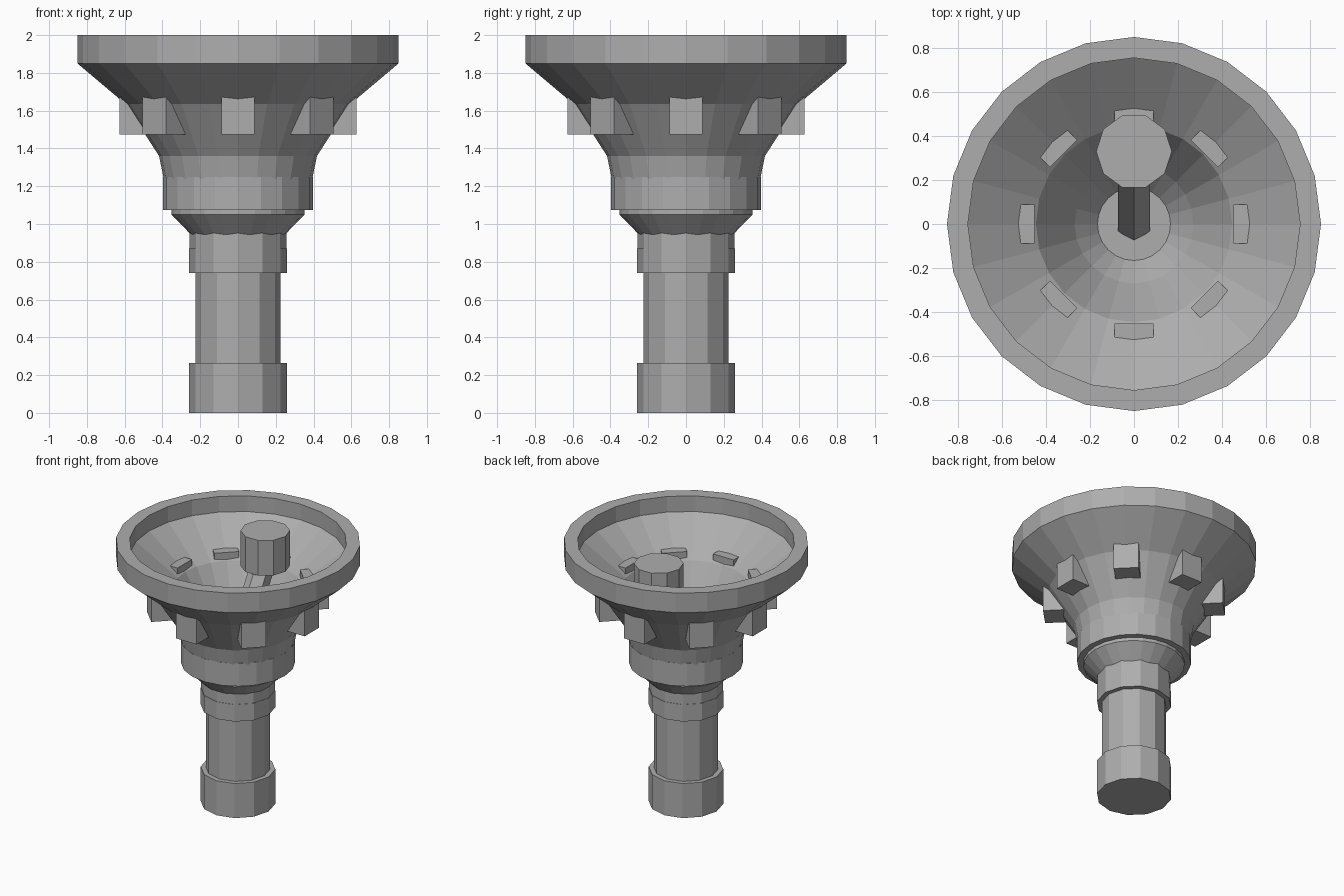
import bpy, bmesh, math
from mathutils import Vector, Matrix

cube = bpy.data.objects.get("Cube")
if cube:
    bpy.data.objects.remove(cube, do_unlink=True)

GREY = 0.42
stone = bpy.data.materials.new("plain_grey")
stone.use_nodes = True
stone.diffuse_color = (GREY, GREY, GREY, 1)
bsdf = stone.node_tree.nodes["Principled BSDF"]
bsdf.inputs["Base Color"].default_value = (GREY, GREY, GREY, 1)
bsdf.inputs["Roughness"].default_value = 0.8


def finish(name, bm):
    """Turn a bmesh into a flat-shaded object in the grey material."""
    bmesh.ops.recalc_face_normals(bm, faces=bm.faces)
    mesh = bpy.data.meshes.new(name)
    bm.to_mesh(mesh)
    bm.free()
    mesh.materials.append(stone)
    obj = bpy.data.objects.new(name, mesh)
    bpy.context.collection.objects.link(obj)
    return obj


def lathe(name, profile, sides):
    """Revolve (radius, z) points around z and cap both ends."""
    bm = bmesh.new()
    rings = []
    for r, z in profile:
        rings.append([bm.verts.new((r * math.cos(2 * math.pi * i / sides),
                                    r * math.sin(2 * math.pi * i / sides), z))
                      for i in range(sides)])
    for low, high in zip(rings, rings[1:]):
        for i in range(sides):
            j = (i + 1) % sides
            bm.faces.new((low[i], low[j], high[j], high[i]))
    bm.faces.new(rings[0])
    bm.faces.new(rings[-1])
    return finish(name, bm)


def rod(name, start, end, radius, sides, turn=0.0):
    """Prism running from one point to another."""
    start, end = Vector(start), Vector(end)
    axis = end - start
    place = (Matrix.Translation((start + end) / 2)
             @ axis.to_track_quat('Z', 'Y').to_matrix().to_4x4()
             @ Matrix.Rotation(turn, 4, 'Z'))
    bm = bmesh.new()
    bmesh.ops.create_cone(bm, cap_ends=True, segments=sides, radius1=radius,
                          radius2=radius, depth=axis.length, matrix=place)
    return finish(name, bm)


# Stem with its foot and neck bands
lathe("foot", [(0.26, 0), (0.26, 0.265)], 12)
lathe("stem", [(0.225, 0.2), (0.225, 0.95)], 12)
lathe("neck_band", [(0.26, 0.74), (0.26, 0.87)], 12)
lathe("upper_neck_band", [(0.257, 0.87), (0.257, 1.0)], 12)

# Flared cup under the bowl, and the collar around it
lathe("lower_cup", [(0.25, 0.945), (0.352, 1.05), (0.352, 1.1)], 24)
lathe("collar", [(0.397, 1.075), (0.397, 1.25)], 20)

# Hollow bowl: outer wall, rim, inner wall and floor in one profile
lathe("bowl", [(0.365, 1.08), (0.385, 1.2), (0.418, 1.36), (0.595, 1.635),
               (0.85, 1.85), (0.85, 2.0), (0.755, 2.0), (0.755, 1.88),
               (0.446, 1.65), (0.27, 1.37), (0.14, 1.22)], 24)

# Ring of eight blocks set through the bowl wall
for i in range(8):
    bm = bmesh.new()
    turn = Matrix.Rotation(i * math.pi / 4, 4, 'Z')
    place = turn @ Matrix.Translation((0.54, 0, 1.592)) @ Matrix.Diagonal((0.175, 0.175, 0.235, 1))
    bmesh.ops.create_cube(bm, size=1, matrix=place)
    finish(f"wall_block_{i + 1}", bm)

# Leaning rod with an upright head, resting inside the bowl
rod("leaning_rod", (0, 0, 1.22), (0, 0.33, 1.75), 0.085, 6)
head = rod("rod_head", (0, 0.33, 1.69), (0, 0.33, 1.96), 0.172, 10, math.pi / 2)
